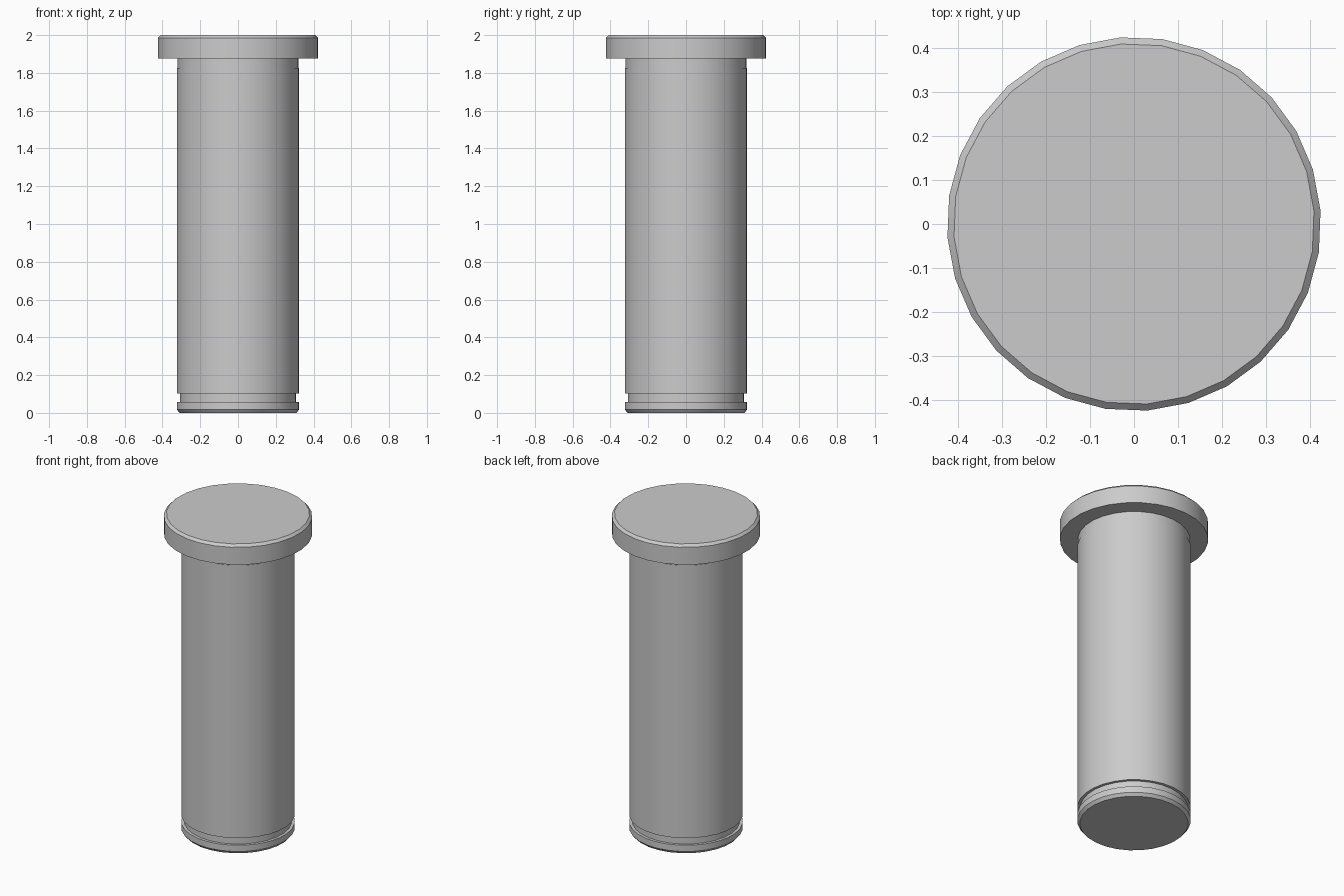
import bpy
import bmesh
import math

cube = bpy.data.objects.get("Cube")
if cube:
    bpy.data.objects.remove(cube, do_unlink=True)

SIDES = 28
TURN = math.radians(4.1)

steel = bpy.data.materials.new("grey_steel")
steel.use_nodes = True
colour = (0.6, 0.6, 0.6, 1)
steel.diffuse_color = colour
steel.node_tree.nodes["Principled BSDF"].inputs["Base Color"].default_value = colour


def lathe(name, profile):
    """Turn a bottom-to-top (radius, height) profile into a capped solid."""
    bm = bmesh.new()
    rings = []
    for radius, z in profile:
        angles = [TURN + math.tau * i / SIDES for i in range(SIDES)]
        rings.append([bm.verts.new((radius * math.cos(a), radius * math.sin(a), z)) for a in angles])
    for low, high in zip(rings, rings[1:]):
        for i in range(SIDES):
            j = (i + 1) % SIDES
            bm.faces.new((low[i], low[j], high[j], high[i]))
    bm.faces.new(rings[0][::-1])
    bm.faces.new(rings[-1])
    mesh = bpy.data.meshes.new(name)
    bm.to_mesh(mesh)
    bm.free()
    mesh.materials.append(steel)
    obj = bpy.data.objects.new(name, mesh)
    bpy.context.collection.objects.link(obj)
    bpy.ops.object.select_all(action="DESELECT")
    obj.select_set(True)
    bpy.context.view_layer.objects.active = obj
    bpy.ops.object.shade_smooth_by_angle(angle=math.radians(30))


# Chamfered pin with a retaining groove, slim neck and flat head
lathe("headed_pin", [
    (0.31, 0), (0.325, 0.018),          # bottom chamfer
    (0.325, 0.057), (0.308, 0.057),     # groove
    (0.308, 0.102), (0.325, 0.102),
    (0.325, 1.825), (0.322, 1.825),     # shaft and neck
    (0.322, 1.875), (0.425, 1.875),     # head underside
    (0.425, 1.985), (0.41, 2),          # head rim and chamfer
])
